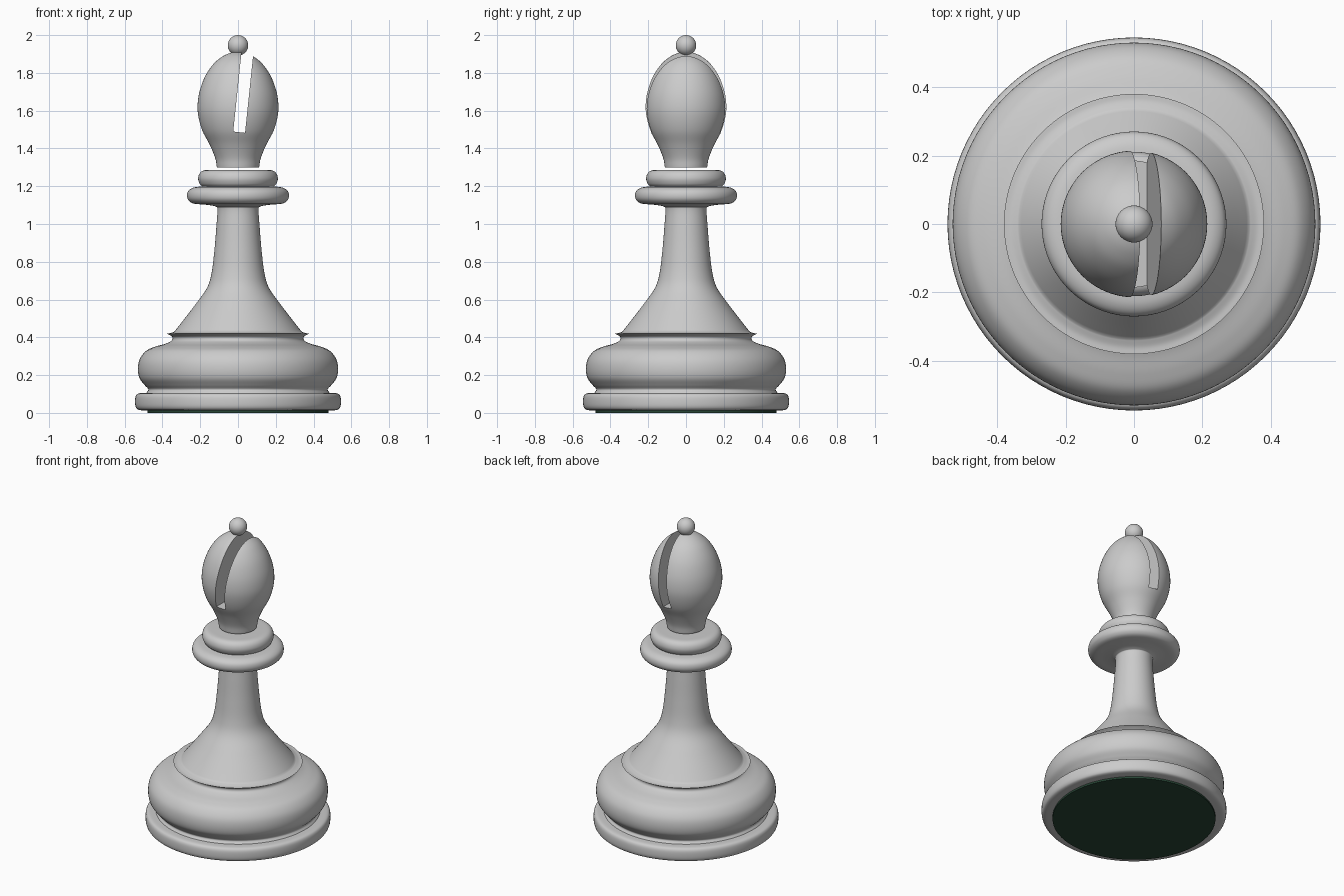
import bpy, bmesh, math
from mathutils import Vector

if "Cube" in bpy.data.objects:
    bpy.data.objects.remove(bpy.data.objects["Cube"])


def spline(pts, n=6):
    """Smooth curve through (radius, height) points."""
    p = [Vector(q) for q in pts]
    if len(p) < 3:
        return p
    p = [2 * p[0] - p[1]] + p + [2 * p[-1] - p[-2]]
    out = []
    for a, b, c, d in zip(p, p[1:], p[2:], p[3:]):
        for i in range(n):
            t = i / n
            out.append(0.5 * (2 * b + (c - a) * t + (2 * a - 5 * b + 4 * c - d) * t * t
                              + (3 * b - a - 3 * c + d) * t ** 3))
    return out + [p[-2]]


def smooth(ob, angle=35):
    bpy.ops.object.select_all(action='DESELECT')
    ob.select_set(True)
    bpy.context.view_layer.objects.active = ob
    bpy.ops.object.shade_smooth_by_angle(angle=math.radians(angle))


def lathe(name, *sections, segs=96):
    """Revolve smooth sections, joined at sharp corners, about z (bottom to top)."""
    prof = []
    for s in sections:
        for q in spline(s):
            if not prof or (q - prof[-1]).length > 1e-5:
                prof.append(q)
    bm = bmesh.new()
    rings = []
    for r, z in prof:
        if r < 1e-4:
            rings.append([bm.verts.new((0, 0, z))] * segs)
        else:
            rings.append([bm.verts.new((r * math.cos(2 * math.pi * i / segs),
                                        r * math.sin(2 * math.pi * i / segs), z))
                          for i in range(segs)])
    for lo, hi in zip(rings, rings[1:]):
        for i in range(segs):
            j = (i + 1) % segs
            bm.faces.new(list(dict.fromkeys((lo[i], lo[j], hi[j], hi[i]))))
    bmesh.ops.recalc_face_normals(bm, faces=bm.faces)
    me = bpy.data.meshes.new(name)
    bm.to_mesh(me)
    bm.free()
    ob = bpy.data.objects.new(name, me)
    bpy.context.collection.objects.link(ob)
    smooth(ob)
    return ob


# Felt pad under the base
felt = lathe("felt_pad", [(0, 0), (0.48, 0)], [(0.48, 0), (0.48, 0.016)], [(0.48, 0.016), (0, 0.016)])
green = bpy.data.materials.new("green_felt")
green.diffuse_color = (0.02, 0.06, 0.035, 1)
green.use_nodes = True
green.node_tree.nodes["Principled BSDF"].inputs["Base Color"].default_value = green.diffuse_color
felt.data.materials.append(green)

# Foot, bulging base, rim, stem and collar rings
lathe("body",
      [(0, 0.012), (0.48, 0.012)],
      [(0.48, 0.012), (0.525, 0.016), (0.541, 0.03), (0.545, 0.06), (0.541, 0.09), (0.525, 0.103), (0.485, 0.106)],
      [(0.485, 0.106), (0.475, 0.125), (0.495, 0.148), (0.522, 0.185), (0.53, 0.235), (0.52, 0.285),
       (0.487, 0.328), (0.44, 0.35), (0.385, 0.366), (0.352, 0.382), (0.347, 0.4), (0.36, 0.411), (0.38, 0.421)],
      [(0.38, 0.421), (0.36, 0.422), (0.337, 0.43)],
      [(0.337, 0.43), (0.29, 0.49), (0.225, 0.575), (0.165, 0.66), (0.14, 0.74), (0.125, 0.86),
       (0.115, 0.98), (0.109, 1.075), (0.12, 1.093), (0.17, 1.102), (0.235, 1.108), (0.262, 1.125),
       (0.27, 1.15), (0.262, 1.176), (0.235, 1.193), (0.19, 1.199)],
      [(0.19, 1.199), (0.203, 1.213), (0.211, 1.24), (0.203, 1.268), (0.18, 1.284), (0.13, 1.287)],
      [(0.13, 1.287), (0, 1.287)])

# Head
head = lathe("head",
             [(0, 1.3), (0.112, 1.3)],
             [(0.112, 1.3), (0.121, 1.35), (0.15, 1.42), (0.187, 1.49), (0.208, 1.56), (0.214, 1.625),
              (0.204, 1.70), (0.175, 1.78), (0.132, 1.845), (0.085, 1.885), (0.04, 1.906), (0, 1.914)])

# Slanted slot cut through the head
tilt, length = 0.104, 0.6
bpy.ops.mesh.primitive_cube_add(
    size=1, rotation=(0, tilt, 0),
    location=(0.006 + math.sin(tilt) * length / 2, 0, 1.486 + math.cos(tilt) * length / 2))
cutter = bpy.context.object
cutter.name = "slot_cutter"
cutter.scale = (0.063, 1, length)
cut = head.modifiers.new("slot", 'BOOLEAN')
cut.operation = 'DIFFERENCE'
cut.solver = 'EXACT'
cut.object = cutter
bpy.context.view_layer.objects.active = head
bpy.ops.object.modifier_apply(modifier=cut.name)
bpy.data.objects.remove(cutter, do_unlink=True)
smooth(head)

# Finial ball
bpy.ops.mesh.primitive_uv_sphere_add(segments=48, ring_count=24, radius=0.054, location=(0, 0, 1.946))
bpy.context.object.name = "finial_ball"
smooth(bpy.context.object)
